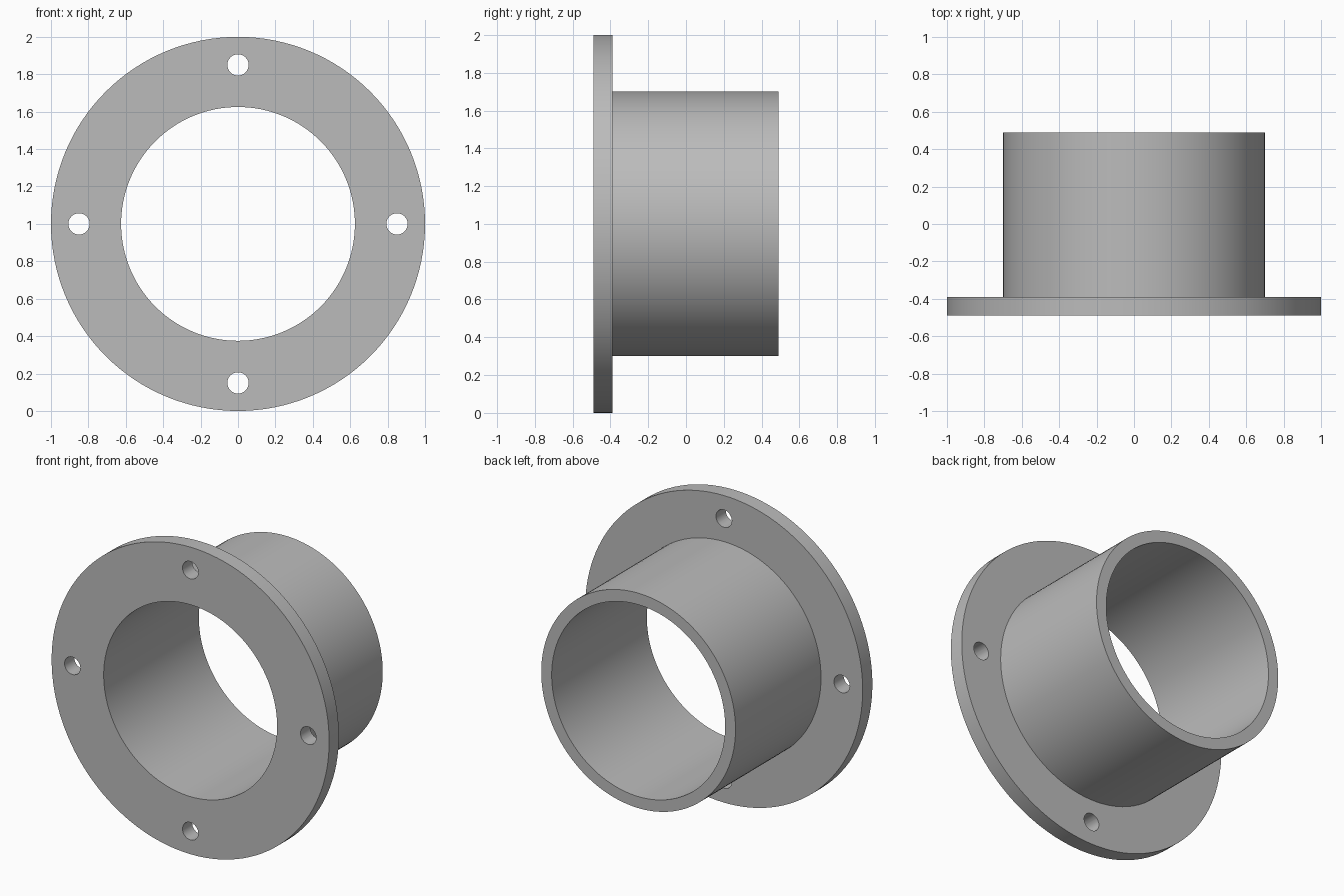
import bpy, bmesh, math
from mathutils import Matrix, Vector

if "Cube" in bpy.data.objects:
    bpy.data.objects.remove(bpy.data.objects["Cube"])

SEGMENTS = 128
CENTRE = Vector((0, 0, 1))
FRONT, STEP, BACK = -0.49, -0.39, 0.49
FLANGE_R, TUBE_R, BORE_R = 1.0, 0.70, 0.625
HOLE_R, HOLE_CIRCLE_R = 0.057, 0.85

grey = bpy.data.materials.new("metal grey")
grey.use_nodes = True
colour = (0.5, 0.5, 0.5, 1)
grey.diffuse_color = colour
grey.node_tree.nodes["Principled BSDF"].inputs["Base Color"].default_value = colour


def make_object(name, bm):
    bmesh.ops.recalc_face_normals(bm, faces=bm.faces)
    mesh = bpy.data.meshes.new(name)
    bm.to_mesh(mesh)
    bm.free()
    mesh.materials.append(grey)
    obj = bpy.data.objects.new(name, mesh)
    bpy.context.collection.objects.link(obj)
    return obj


# Flanged tube: L-shaped section revolved about the y axis
section = [(BORE_R, FRONT), (FLANGE_R, FRONT), (FLANGE_R, STEP),
           (TUBE_R, STEP), (TUBE_R, BACK), (BORE_R, BACK)]
bm = bmesh.new()
verts = [bm.verts.new((0, y, 1 + r)) for r, y in section]
edges = [bm.edges.new((verts[i - 1], verts[i])) for i in range(len(verts))]
bmesh.ops.spin(bm, geom=verts + edges, cent=CENTRE, axis=(0, 1, 0),
               angle=math.tau, steps=SEGMENTS, use_merge=True)
bmesh.ops.remove_doubles(bm, verts=bm.verts, dist=1e-5)
flanged_tube = make_object("flanged_tube", bm)

# Four bolt holes through the flange
bm = bmesh.new()
for i in range(4):
    a = i * math.pi / 2
    spot = CENTRE + Vector((math.cos(a) * HOLE_CIRCLE_R, (FRONT + STEP) / 2,
                            math.sin(a) * HOLE_CIRCLE_R))
    bmesh.ops.create_cone(bm, cap_ends=True, segments=32, radius1=HOLE_R,
                          radius2=HOLE_R, depth=0.3,
                          matrix=Matrix.Translation(spot) @ Matrix.Rotation(math.pi / 2, 4, "X"))
cutter = make_object("bolt_hole_cutter", bm)

cut = flanged_tube.modifiers.new("bolt holes", "BOOLEAN")
cut.operation = "DIFFERENCE"
cut.solver = "EXACT"
cut.object = cutter

# Apply the cut, remove the helper and smooth the round walls
bpy.ops.object.select_all(action="DESELECT")
flanged_tube.select_set(True)
bpy.context.view_layer.objects.active = flanged_tube
bpy.ops.object.modifier_apply(modifier=cut.name)
bpy.data.objects.remove(cutter)
bpy.ops.object.shade_smooth_by_angle(angle=math.radians(30))
